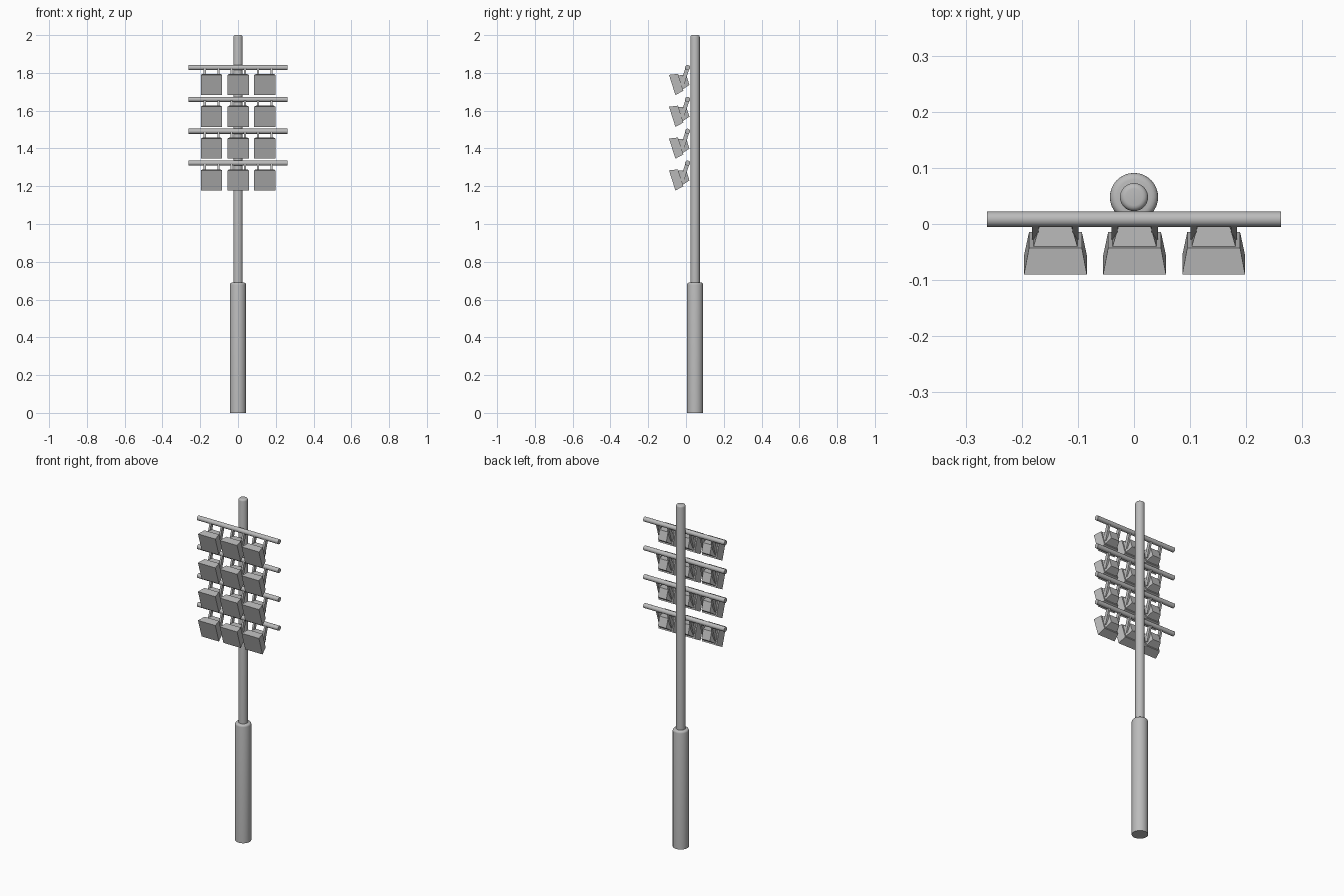
import bpy, bmesh
from math import radians, pi, sqrt
from mathutils import Matrix, Vector

if "Cube" in bpy.data.objects:
    bpy.data.objects.remove(bpy.data.objects["Cube"], do_unlink=True)

# One painted-steel colour throughout
steel = bpy.data.materials.new("grey_steel")
steel.use_nodes = True
GREY = (0.5, 0.5, 0.5, 1)
steel.diffuse_color = GREY
steel.node_tree.nodes["Principled BSDF"].inputs["Base Color"].default_value = GREY

POLE_Y = 0.048
TILT = radians(17.6)


def add_object(name, bm):
    bmesh.ops.recalc_face_normals(bm, faces=bm.faces)
    mesh = bpy.data.meshes.new(name)
    bm.to_mesh(mesh)
    bm.free()
    mesh.materials.append(steel)
    obj = bpy.data.objects.new(name, mesh)
    bpy.context.collection.objects.link(obj)
    return obj


def cylinder(name, radius, length, matrix, bevel=0.0):
    """Smooth cylinder along local z, starting at its base, with a rounded top rim."""
    bm = bmesh.new()
    bmesh.ops.create_cone(bm, cap_ends=True, segments=32, radius1=radius, radius2=radius,
                          depth=length, matrix=Matrix.Translation((0, 0, length / 2)))
    if bevel:
        rim = [e for e in bm.edges if all(v.co.z > length - 1e-5 for v in e.verts)]
        bmesh.ops.bevel(bm, geom=rim, offset=bevel, segments=4, profile=0.5, affect='EDGES')
    bm.transform(matrix)
    obj = add_object(name, bm)
    bpy.ops.object.select_all(action='DESELECT')
    obj.select_set(True)
    bpy.context.view_layer.objects.active = obj
    bpy.ops.object.shade_smooth_by_angle(angle=radians(40))


def frustum(bm, half_front, half_back, y_front, y_back):
    """Square block tapering from front to back along y."""
    mat = Matrix.Translation((0, (y_front + y_back) / 2, 0)) @ Matrix.Rotation(-pi / 2, 4, 'X')
    bmesh.ops.create_cone(bm, cap_ends=True, segments=4, radius1=half_front * sqrt(2),
                          radius2=half_back * sqrt(2), depth=y_back - y_front,
                          matrix=mat @ Matrix.Rotation(pi / 4, 4, 'Z'))


# Mast: wide sleeve and slim upper pole
cylinder("base_sleeve", 0.043, 0.69, Matrix.Translation((0, POLE_Y, 0)), 0.012)
cylinder("upper_pole", 0.025, 1.35, Matrix.Translation((0, POLE_Y, 0.65)), 0.01)

for row in range(4):
    bar_z = 1.828 - 0.1685 * row
    # Crossbar against the front of the pole
    cylinder(f"crossbar_{row + 1}", 0.0135, 0.524,
             Matrix.Translation((-0.262, 0.0085, bar_z)) @ Matrix.Rotation(pi / 2, 4, 'Y'))
    for col in range(3):
        x = 0.141 * (col - 1) + 0.001
        # Floodlight: tapered head and rear housing, aimed down
        bm = bmesh.new()
        frustum(bm, 0.056, 0.047, 0, 0.047)
        frustum(bm, 0.039, 0.027, 0.047, 0.087)
        bm.transform(Matrix.Translation((x, -0.073, bar_z - 0.092)) @ Matrix.Rotation(TILT, 4, 'X'))
        add_object(f"floodlight_{row + 1}_{col + 1}", bm)
        # Pair of flat bracket legs from the bar to the head
        bm = bmesh.new()
        start, end = Vector((0, 0.0085, bar_z)), Vector((0, -0.022, bar_z - 0.094))
        aim = (start - end).to_track_quat('Z', 'Y').to_matrix().to_4x4()
        for side in (-1, 1):
            place = Matrix.Translation((start + end) / 2 + Vector((x + side * 0.036, 0, 0)))
            size = Matrix.Diagonal((0.011, 0.021, (start - end).length, 1))
            bmesh.ops.create_cube(bm, size=1, matrix=place @ aim @ size)
        add_object(f"bracket_{row + 1}_{col + 1}", bm)
